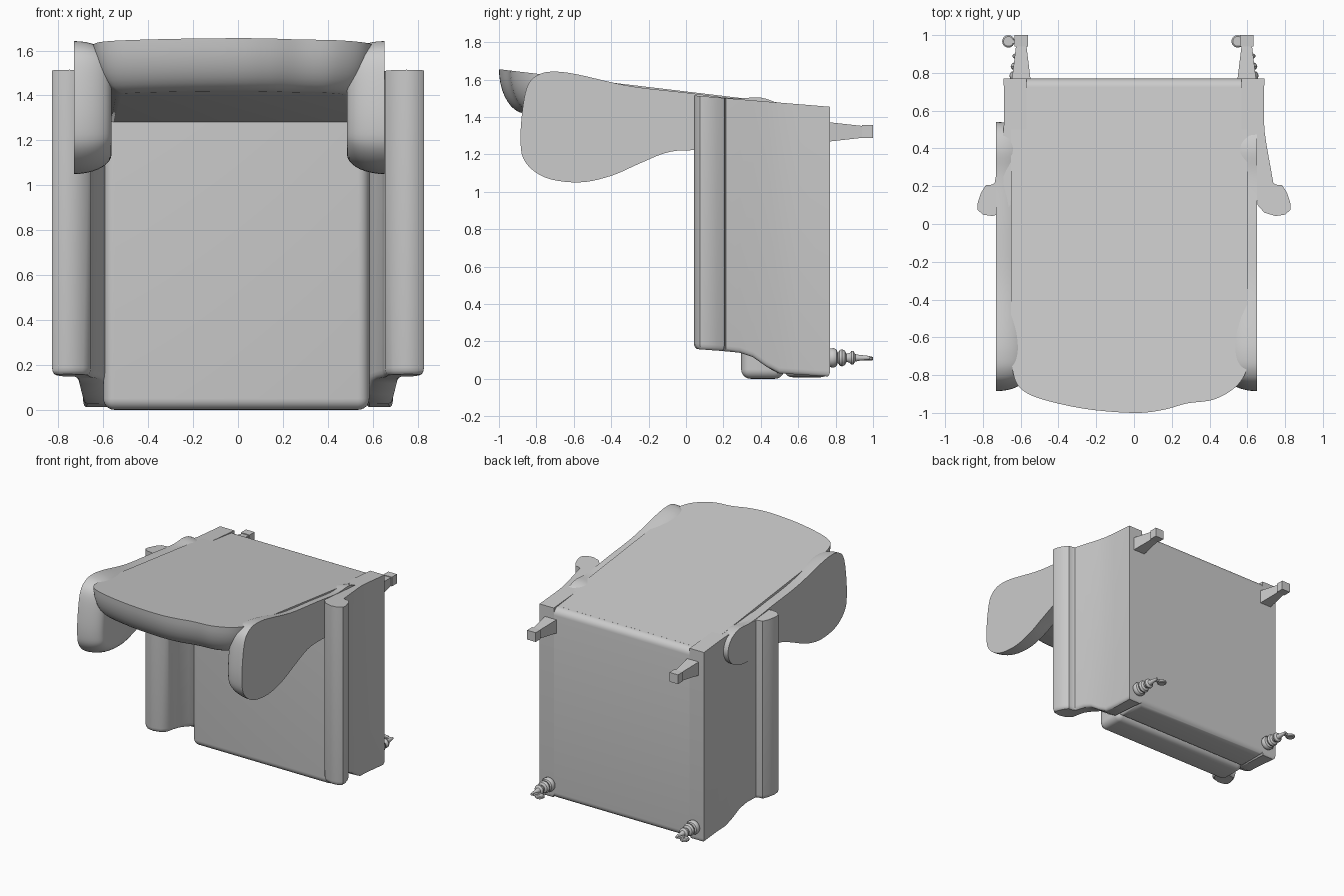
import bpy, bmesh, math
from mathutils import Vector

if "Cube" in bpy.data.objects:
    bpy.data.objects.remove(bpy.data.objects["Cube"])


def curve(pts, closed=True, n=5):
    """Catmull-Rom sampling of a 2D outline."""
    p = [Vector(q) for q in pts]
    m = len(p)
    get = (lambda i: p[i % m]) if closed else (lambda i: p[max(0, min(m - 1, i))])
    out = []
    for i in range(m if closed else m - 1):
        a, b, c, d = (get(i + k) for k in (-1, 0, 1, 2))
        for s in range(n):
            t = s / n
            out.append(0.5 * (2 * b + (c - a) * t + (2 * a - 5 * b + 4 * c - d) * t * t
                              + (3 * b - a - 3 * c + d) * t ** 3))
    if not closed:
        out.append(p[-1])
    return out


def loft(name, outline, rings, place):
    """Stack of inset copies of an outline; rings = (inset, t), place(u, v, t) -> xyz."""
    p = [Vector(q) for q in outline]
    n = len(p)
    if sum(p[i - 1].x * p[i].y - p[i].x * p[i - 1].y for i in range(n)) < 0:
        p.reverse()
    normals = []
    for i in range(n):
        t = (p[i] - p[i - 1]).normalized() + (p[(i + 1) % n] - p[i]).normalized()
        normals.append(Vector((-t.y, t.x)).normalized())
    bm = bmesh.new()
    loops = [[bm.verts.new(place(*(q + m * inset), t)) for q, m in zip(p, normals)]
             for inset, t in rings]
    for a, b in zip(loops, loops[1:]):
        for i in range(n):
            bm.faces.new((a[i - 1], a[i], b[i], b[i - 1]))
    caps = [bm.faces.new(loops[0]), bm.faces.new(loops[-1])]
    bmesh.ops.recalc_face_normals(bm, faces=bm.faces)
    bmesh.ops.triangulate(bm, faces=caps)
    return finish(name, bm)


def finish(name, bm):
    me = bpy.data.meshes.new(name)
    bm.to_mesh(me)
    bm.free()
    ob = bpy.data.objects.new(name, me)
    bpy.context.collection.objects.link(ob)
    return ob


def box(name, lo, hi, pick=None, r=0.0):
    """Box with the edges chosen by pick(midpoint) rounded."""
    bm = bmesh.new()
    bmesh.ops.create_cube(bm, size=1)
    for v in bm.verts:
        v.co = Vector([(l + h) / 2 + c * (h - l) for l, h, c in zip(lo, hi, v.co)])
    if r:
        edges = [e for e in bm.edges if pick((e.verts[0].co + e.verts[1].co) / 2)]
        bmesh.ops.bevel(bm, geom=edges, offset=r, segments=6, profile=0.5, affect='EDGES')
    return finish(name, bm)


def quarter(inset, depth, n=9):
    return [(inset * (1 - math.cos(a)), depth * math.sin(a))
            for a in (math.pi / 2 * i / n for i in range(n + 1))]


def interp(table, y):
    if y <= table[0][0]:
        return table[0][1]
    for (a, u), (b, v) in zip(table, table[1:]):
        if y <= b:
            return u + (v - u) * (y - a) / (b - a)
    return table[-1][1]


def back_z(y):
    return 1.536 - 0.119 * y


# Leaning backrest with a curved, rolled crest
crest = curve([(-0.65, -0.70), (-0.635, -0.81), (-0.59, -0.88), (-0.48, -0.93), (-0.25, -0.98),
               (0, -1.0), (0.15, -0.985), (0.28, -0.95), (0.42, -0.93), (0.53, -0.87),
               (0.59, -0.79), (0.60, -0.70)], closed=False)
loft("backrest", crest + [Vector((0.60, 0.72)), Vector((-0.65, 0.72))],
     quarter(0.13, 0.22), lambda u, v, d: (u, v, back_z(v) - d))

# Side wings: flat outside, domed inside
wing = curve([(0.25, 1.215), (0.04, 1.222), (-0.1, 1.21), (-0.25, 1.15), (-0.4, 1.085),
              (-0.57, 1.05), (-0.75, 1.075), (-0.86, 1.16), (-0.885, 1.28), (-0.87, 1.47),
              (-0.84, 1.58), (-0.78, 1.63), (-0.7, 1.642), (-0.58, 1.627), (-0.3, 1.565),
              (0.0, 1.53), (0.25, 1.5), (0.4, 1.503), (0.5, 1.46), (0.54, 1.37),
              (0.5, 1.28), (0.4, 1.23)])
for side, x0 in ((-1, -0.73), (1, 0.652)):
    loft("left_wing" if side < 0 else "right_wing", wing, quarter(0.09, 0.167),
         lambda u, v, d: (x0 - side * d, u, v))

# Arms: scroll-topped section running front to back, stepped front end
front_line = [(0.04, 0.16), (0.2, 0.148), (0.33, 0.135), (0.48, 0.03), (0.77, 0.012)]
section = [(0.69, 0.77), (0.688, 0.6), (0.69, 0.5), (0.70, 0.43), (0.712, 0.36), (0.725, 0.29),
           (0.738, 0.215), (0.755, 0.208), (0.785, 0.205), (0.81, 0.165), (0.828, 0.11),
           (0.828, 0.075), (0.80, 0.05), (0.75, 0.042), (0.69, 0.06), (0.655, 0.10),
           (0.648, 0.17), (0.64, 0.22), (0.61, 0.28), (0.585, 0.34), (0.57, 0.42),
           (0.57, 0.49), (0.57, 0.6), (0.57, 0.77)]
arm_rings = [(0, None)] + [(i, d) for i, d in
                           ((0, 0.03), (0.003, 0.015), (0.008, 0.006), (0.016, 0.0))]
for side in (-1, 1):
    loft("left_arm" if side < 0 else "right_arm", section, arm_rings,
         lambda u, v, d: (side * u, v, 1.518 - 0.083 * v if d is None
                          else interp(front_line, v) + d))

# Seat base and cushion
box("seat_base", (-0.585, 0.52, 0.008), (0.585, 0.77, 1.45),
    lambda m: (m.z < 0.02 and m.y < 0.76) or (m.z > 1.44 and m.y > 0.76)
    or (m.z < 0.02 and m.y > 0.76), 0.05)
box("seat_cushion", (-0.6, 0.295, 0.0), (0.585, 0.525, 1.34), lambda m: m.z < 1.3, 0.05)

# Legs
square = [(-1, -1), (1, -1), (1, 1), (-1, 1)]
circle = [(math.cos(math.tau * i / 24), math.sin(math.tau * i / 24)) for i in range(24)]
turned = [(0.76, 0.04), (0.772, 0.05), (0.79, 0.052), (0.805, 0.044), (0.812, 0.026),
          (0.822, 0.042), (0.835, 0.046), (0.85, 0.038), (0.858, 0.022), (0.875, 0.026),
          (0.885, 0.037), (0.895, 0.036), (0.905, 0.02), (0.925, 0.016), (0.97, 0.011),
          (0.985, 0.008)]
for side in (-1, 1):
    tag = "left_" if side < 0 else "right_"
    # tapered square back leg with a block foot
    loft(tag + "back_leg", square, [(0, 0), (0, 1)],
         lambda u, v, t: (side * 0.597 + u * (0.05 - 0.022 * t), 0.76 + 0.18 * t,
                          1.32 + v * (0.052 - 0.02 * t)))
    box(tag + "back_foot", (side * 0.597 - 0.036, 0.94, 1.287),
        (side * 0.597 + 0.036, 1.0, 1.357))
    # turned front leg with a small wheel set to one side
    x = side * 0.607
    loft(tag + "front_leg", circle, [(0, q) for q in turned],
         lambda u, v, q: (x + u * q[1], q[0], 0.112 + v * q[1]))
    loft(tag + "caster_wheel", circle,
         [(0, (-0.011, 0.026)), (0, (-0.006, 0.033)), (0, (0.006, 0.033)), (0, (0.011, 0.026))],
         lambda u, v, q: (x - 0.058 + u * q[1], 0.967 + v * q[1], 0.108 + q[0]))
    box(tag + "caster_fork", (x - 0.058, 0.955, 0.101), (x, 0.975, 0.121))

bpy.ops.object.select_all(action='SELECT')
bpy.context.view_layer.objects.active = bpy.context.selected_objects[0]
bpy.ops.object.shade_smooth_by_angle(angle=math.radians(35))
